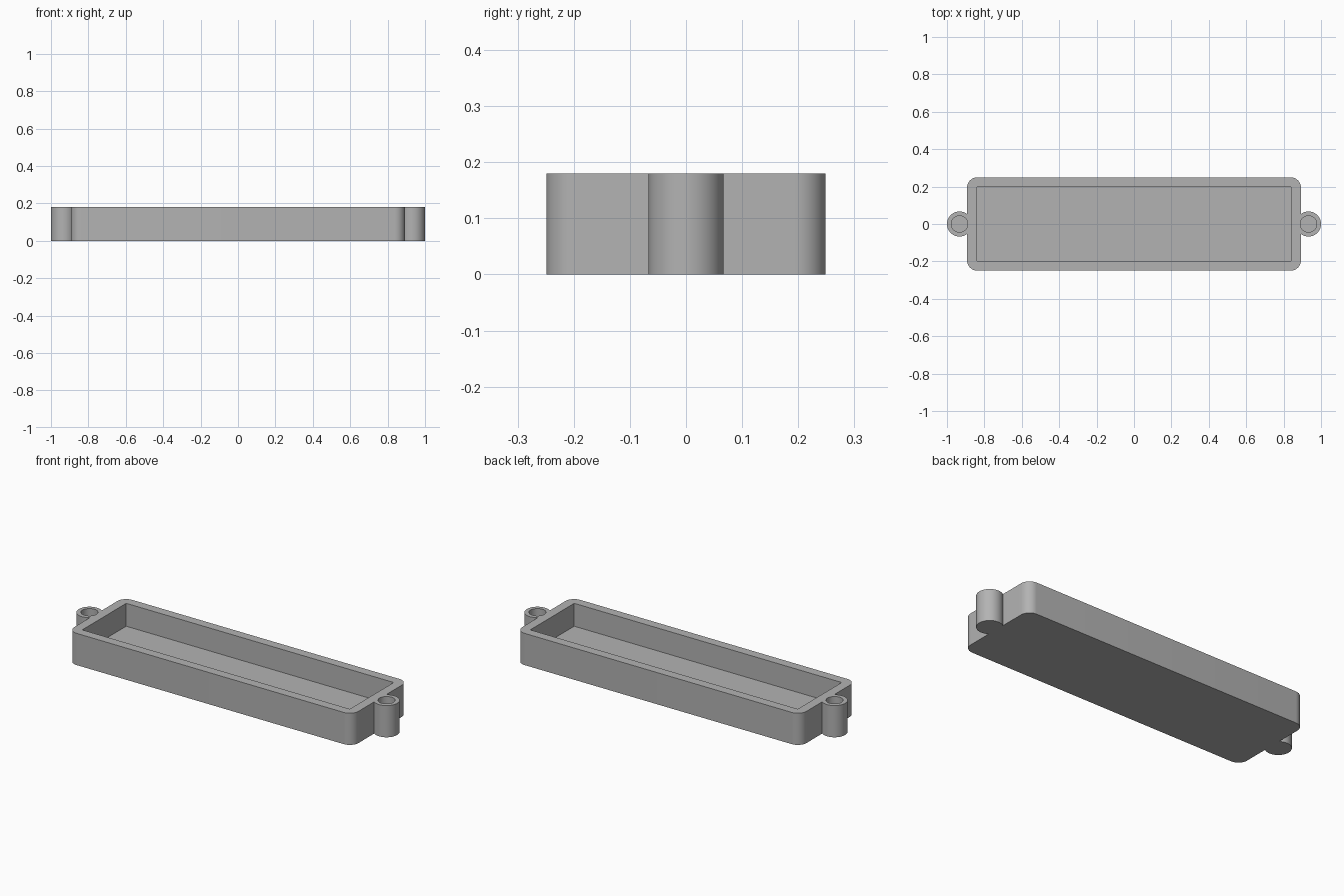
import bpy, bmesh, math

if "Cube" in bpy.data.objects:
    bpy.data.objects.remove(bpy.data.objects["Cube"])

H = 0.18                        # overall height
FLOOR = 0.05                    # tray floor thickness
BODY_X, BODY_Y, CORNER = 0.893, 0.249, 0.055
POCKET_X, POCKET_Y = 0.84, 0.197
BOSS_X, BOSS_R, HOLE_R = 0.933, 0.067, 0.044

grey = bpy.data.materials.new("plain grey")
grey.diffuse_color = (0.45, 0.45, 0.45, 1)
grey.use_nodes = True
grey.node_tree.nodes["Principled BSDF"].inputs["Base Color"].default_value = grey.diffuse_color


def prism(name, outline, z0, z1):
    """Extrude a closed xy outline from z0 to z1."""
    bm = bmesh.new()
    base = bm.faces.new([bm.verts.new((x, y, z0)) for x, y in outline])
    top = bmesh.ops.extrude_face_region(bm, geom=[base])["geom"]
    bmesh.ops.translate(bm, vec=(0, 0, z1 - z0),
                        verts=[v for v in top if isinstance(v, bmesh.types.BMVert)])
    bmesh.ops.recalc_face_normals(bm, faces=bm.faces)
    mesh = bpy.data.meshes.new(name)
    bm.to_mesh(mesh)
    bm.free()
    mesh.materials.append(grey)
    obj = bpy.data.objects.new(name, mesh)
    bpy.context.collection.objects.link(obj)
    return obj


def circle(cx, r, n=64):
    return [(cx + r * math.cos(math.tau * i / n), r * math.sin(math.tau * i / n))
            for i in range(n)]


def rounded_rect(hx, hy, r, n=12):
    pts = []
    for k, (sx, sy) in enumerate([(1, 1), (-1, 1), (-1, -1), (1, -1)]):
        for i in range(n + 1):
            a = (k + i / n) * math.pi / 2
            pts.append((sx * (hx - r) + r * math.cos(a), sy * (hy - r) + r * math.sin(a)))
    return pts


def combine(target, tool, operation):
    mod = target.modifiers.new(tool.name, 'BOOLEAN')
    mod.operation, mod.solver, mod.object = operation, 'EXACT', tool
    tool.hide_render = True
    tools.append(tool)


tools = []
# Rounded tray body
tray = prism("tray", rounded_rect(BODY_X, BODY_Y, CORNER), 0, H)
# Screw bosses at both ends
for side, sx in (("left", -1), ("right", 1)):
    combine(tray, prism(side + "_boss", circle(sx * BOSS_X, BOSS_R), 0, H), 'UNION')
# Rectangular pocket
px, py = POCKET_X, POCKET_Y
combine(tray, prism("pocket_cutter", [(-px, -py), (px, -py), (px, py), (-px, py)],
                    FLOOR, H + 0.1), 'DIFFERENCE')
# Blind screw holes
for side, sx in (("left", -1), ("right", 1)):
    combine(tray, prism(side + "_hole_cutter", circle(sx * BOSS_X, HOLE_R),
                        FLOOR, H + 0.1), 'DIFFERENCE')

# Bake the cuts, drop the helpers, smooth the round walls
bpy.context.view_layer.update()
deps = bpy.context.evaluated_depsgraph_get()
baked = bpy.data.meshes.new_from_object(tray.evaluated_get(deps))
tray.modifiers.clear()
tray.data = baked
for tool in tools:
    bpy.data.objects.remove(tool)
bpy.ops.object.select_all(action='DESELECT')
tray.select_set(True)
bpy.context.view_layer.objects.active = tray
bpy.ops.object.shade_smooth_by_angle(angle=math.radians(30))
